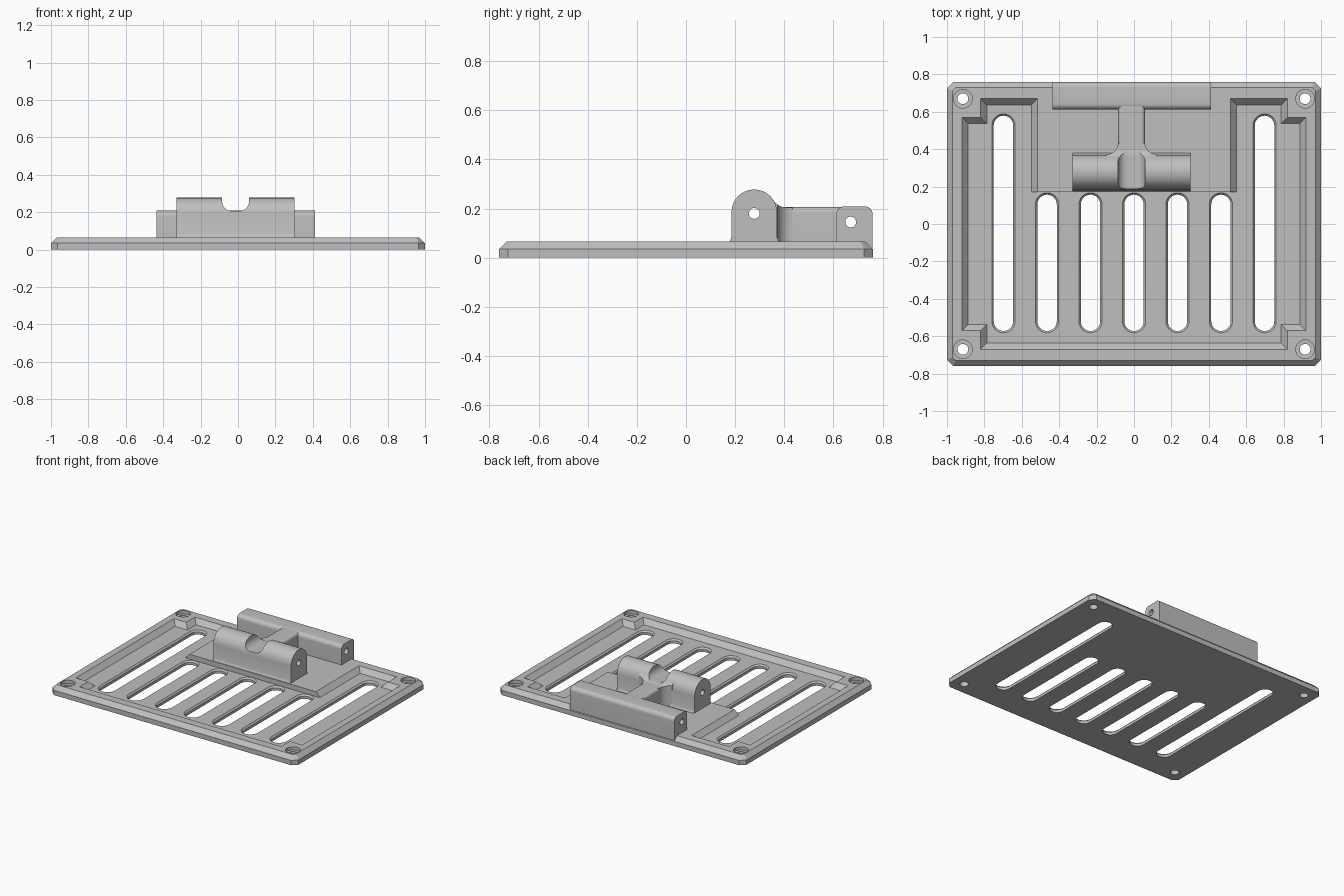
import bpy, bmesh
from math import sin, cos, pi, radians
from mathutils import Vector

old = bpy.data.objects.get("Cube")
if old:
    bpy.data.objects.remove(old, do_unlink=True)

grey = bpy.data.materials.new("plain grey")
grey.use_nodes = True
GREY = (0.52, 0.52, 0.52, 1)
grey.diffuse_color = GREY
grey.node_tree.nodes["Principled BSDF"].inputs["Base Color"].default_value = GREY

TOP, FLOOR, CX = 0.065, 0.03, -0.013
PLACE = {
    "X": lambda u, v, t: (t, u, v),
    "Y": lambda u, v, t: (u, t, v),
    "Z": lambda u, v, t: (u, v, t),
}


def loft(name, sections, axis="Z"):
    """Solid through (outline, position) sections stacked along an axis."""
    bm = bmesh.new()
    rings = [[bm.verts.new(PLACE[axis](u, v, t)) for u, v in pts] for pts, t in sections]
    n = len(rings[0])
    for a, b in zip(rings, rings[1:]):
        for i in range(n):
            j = (i + 1) % n
            bm.faces.new((a[i], a[j], b[j], b[i]))
    bm.faces.new(rings[0])
    bm.faces.new(rings[-1])
    bmesh.ops.recalc_face_normals(bm, faces=bm.faces)
    me = bpy.data.meshes.new(name)
    bm.to_mesh(me)
    bm.free()
    me.materials.append(grey)
    ob = bpy.data.objects.new(name, me)
    bpy.context.collection.objects.link(ob)
    return ob


def prism(name, pts, axis, a, b):
    return loft(name, [(pts, a), (pts, b)], axis)


def boolean(ob, cutter, op="DIFFERENCE", keep=False):
    mod = ob.modifiers.new("cut", "BOOLEAN")
    mod.operation, mod.solver, mod.object = op, "EXACT", cutter
    bpy.context.view_layer.objects.active = ob
    bpy.ops.object.modifier_apply(modifier=mod.name)
    if not keep:
        bpy.data.objects.remove(cutter, do_unlink=True)


def arc(cx, cy, r, a0, a1, n=8):
    return [(cx + r * cos(radians(a0 + (a1 - a0) * i / n)),
             cy + r * sin(radians(a0 + (a1 - a0) * i / n))) for i in range(n + 1)]


def circle(cx, cy, r, n=24):
    return [(cx + r * cos(2 * pi * i / n), cy + r * sin(2 * pi * i / n)) for i in range(n)]


def mirrored(half, cx=0):
    """Close a right-hand half outline with its mirror image."""
    return [(cx + x, y) for x, y in half] + [(cx - x, y) for x, y in reversed(half)]


def inset(pts, d):
    """Offset a counter-clockwise outline inwards."""
    out = []
    for i, p in enumerate(pts):
        p, a, b = Vector(p), Vector(pts[i - 1]), Vector(pts[(i + 1) % len(pts)])
        e, f = (p - a).normalized(), (b - p).normalized()
        n, m = Vector((-e.y, e.x)), Vector((-f.y, f.x))
        out.append(tuple(p + (n + m) * d / (1 + n.dot(m))))
    return out


def slot(x, y0, y1, r):
    return arc(x, y1, r, 0, 180, 12) + arc(x, y0, r, 180, 360, 12)


# base plate with chamfered corners and top edge
rim = mirrored([(0.965, -0.76), (1, -0.725), (1, 0.725), (0.965, 0.76)])
plate = loft("base_plate", [(rim, 0), (rim, 0.035), (inset(rim, 0.03), TOP)])

# sloped pocket around the raised platform and the corner bosses
pocket = mirrored([(0.82, -0.67), (0.82, -0.57), (0.92, -0.57), (0.92, 0.57),
                   (0.82, 0.57), (0.82, 0.67), (0.515, 0.67), (0.515, 0.17)])
low = [(x, 0.17 if 0.1 < y < 0.2 else y) for x, y in inset(pocket, 0.033)]
boolean(plate, loft("pocket_cutter", [(low, FLOOR), (pocket, TOP), (pocket, 0.1)]))

# vent slots with eased upper edges
vents = [(s * 0.698, 0.527) for s in (-1, 1)] + [(i * 0.2325, 0.105) for i in range(-2, 3)]
for x, end in vents:
    small, big = slot(x, -0.52, end, 0.052), slot(x, -0.52, end, 0.062)
    boolean(plate, loft("vent_cutter", [(small, -0.1), (small, 0.019),
                                        (big, FLOOR), (big, 0.1)]))

# counterbored screw holes
for sx in (-1, 1):
    for sy in (-1, 1):
        x, y = sx * 0.915, sy * 0.67
        small, big = circle(x, y, 0.029), circle(x, y, 0.05)
        boolean(plate, loft("screw_cutter", [(small, -0.1), (small, 0.04),
                                             (big, 0.041), (big, 0.1)]))

# rear hinge bar with a pin hole
bar_profile = ([(0.612, 0.04), (0.759, 0.04)] + arc(0.729, 0.178, 0.03, 0, 90)
               + arc(0.642, 0.178, 0.03, 90, 180))
bar = prism("rear_hinge_bar", bar_profile, "X", -0.437, 0.413)
boolean(bar, prism("pin_cutter", circle(0.67, 0.145, 0.022), "X", -1, 1))

# front hinge barrel with rounded top and flared foot
foot = [(0.172, 0.06), (0.18, 0.07), (0.185, 0.085)]
barrel_profile = (foot + arc(0.2775, 0.185, 0.0925, 180, 0, 16)
                  + [(0.555 - y, z) for y, z in reversed(foot)])
barrel = prism("front_hinge_barrel", barrel_profile, "X", -0.329, 0.301)
boolean(barrel, prism("pin_cutter", circle(0.2775, 0.18, 0.022), "X", -1, 1))

# flared joint between barrel and stem
joint_side = ([(0.33, 0.05), (0.434, 0.05), (0.434, 0.205)]
              + arc(0.407, 0.265, 0.06, 270, 211.6) + [(0.33, 0.2335)])
joint = prism("stem_joint", joint_side, "X", -0.3, 0.3)
joint_plan = mirrored([(0.14, 0.3)] + arc(0.134, 0.434, 0.062, 270, 180) + [(0.072, 0.5)], CX)
boolean(joint, prism("joint_cutter", joint_plan, "Z", 0, 0.4), "INTERSECT")

# stem joining the barrel to the rear bar
stem_section = mirrored([(0.072, 0.05)] + arc(0.05, 0.184, 0.022, 0, 90), CX)
stem = prism("stem", stem_section, "Y", 0.35, 0.635)

# round-bottomed groove across the barrel
groove = mirrored(arc(0.022, 0.257, 0.05, -90, 0) + [(0.072, 0.35)], CX)
cutter = prism("groove_cutter", groove, "Y", 0.1, 0.6)
boolean(barrel, cutter, keep=True)
boolean(joint, cutter)

# smooth curves, keep edges sharp
bpy.ops.object.select_all(action="DESELECT")
for ob in (plate, bar, barrel, joint, stem):
    ob.select_set(True)
bpy.context.view_layer.objects.active = plate
bpy.ops.object.shade_smooth_by_angle(angle=radians(30))
